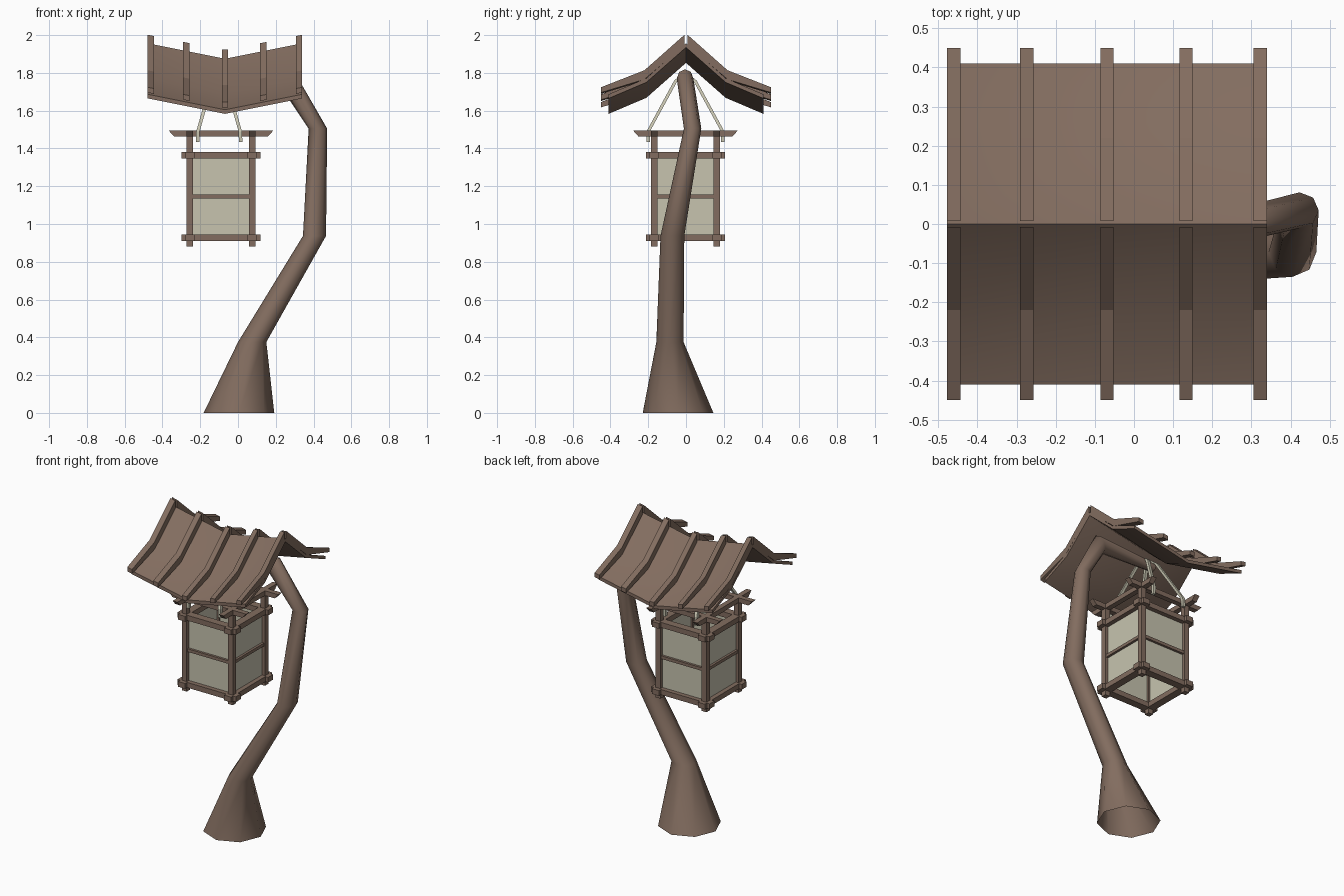
import bpy, bmesh, math
from mathutils import Vector, Matrix

if "Cube" in bpy.data.objects:
    bpy.data.objects.remove(bpy.data.objects["Cube"])


def material(name, rgb):
    m = bpy.data.materials.new(name)
    m.diffuse_color = (*rgb, 1)
    m.use_nodes = True
    m.node_tree.nodes["Principled BSDF"].inputs["Base Color"].default_value = m.diffuse_color
    return m


WOOD = material("brown wood", (0.225, 0.152, 0.115))
PAPER = material("cream paper", (0.57, 0.55, 0.43))


def finish(name, bm, mat, smooth=None):
    bmesh.ops.recalc_face_normals(bm, faces=bm.faces)
    mesh = bpy.data.meshes.new(name)
    bm.to_mesh(mesh)
    bm.free()
    mesh.materials.append(mat)
    ob = bpy.data.objects.new(name, mesh)
    bpy.context.collection.objects.link(ob)
    if smooth:
        bpy.ops.object.select_all(action='DESELECT')
        ob.select_set(True)
        bpy.context.view_layer.objects.active = ob
        bpy.ops.object.shade_smooth_by_angle(angle=math.radians(smooth))
    return ob


def bridge(bm, rings, caps=(True, True)):
    """Skin a list of closed rings of points."""
    rings = [[bm.verts.new(p) for p in r] for r in rings]
    n = len(rings[0])
    for a, b in zip(rings, rings[1:]):
        for i in range(n):
            j = (i + 1) % n
            bm.faces.new((a[i], a[j], b[j], b[i]))
    if caps[0]:
        bm.faces.new(rings[0][::-1])
    if caps[1]:
        bm.faces.new(rings[-1])


def box(bm, centre, size, taper=1.0):
    """Box; taper shortens its longest axis along the bottom edge."""
    axis = max(range(3), key=lambda i: size[i])
    r = bmesh.ops.create_cube(bm, size=1)
    for v in r["verts"]:
        if v.co.z < 0 and axis < 2:
            v.co[axis] *= taper
        v.co = Vector(centre) + Vector(v.co[i] * size[i] for i in range(3))


# Crooked eight-sided post, open at the base, bending into the roof beam
# rows: x, y, z, radius across, radius in y, tilt of the ring
rows = [(0.005, -0.042, 0.0, 0.187, 0.187, 0),
        (0.075, -0.085, 0.375, 0.075, 0.072, 0),
        (0.405, -0.072, 0.937, 0.061, 0.063, 0),
        (0.423, 0.035, 1.505, 0.049, 0.046, 0),
        (0.26, -0.005, 1.77, 0.058, 0.044, 58),
        (-0.15, -0.005, 1.765, 0.028, 0.028, 90)]
bm = bmesh.new()
rings = []
for x, y, z, ra, rb, tilt in rows:
    u = Vector((math.cos(math.radians(tilt)), 0, math.sin(math.radians(tilt))))
    rings.append([Vector((x, y, z)) + u * ra * math.cos(k * math.tau / 8)
                  + Vector((0, rb * math.sin(k * math.tau / 8), 0)) for k in range(8)])
bridge(bm, rings, caps=(False, True))
finish("crooked_post", bm, WOOD, 60)

# Sagging roof: half-profile rows are y, top z, bottom z at the middle of the sag
ROOF_X, SAG = -0.069, 0.2


def sagging_strip(bm, xs, outline):
    bridge(bm, [[(x, y, z + SAG * abs(x - ROOF_X)) for y, z in outline] for x in xs])


half = [(0.0, 1.875, 1.853), (0.21, 1.69, 1.668), (0.41, 1.605, 1.583)]
top = [(-y, t) for y, t, b in half[:0:-1]] + [(y, t) for y, t, b in half]
low = [(y, b) for y, t, b in half[::-1]] + [(-y, b) for y, t, b in half[1:]]
bm = bmesh.new()
sagging_strip(bm, (-0.478, ROOF_X, 0.34), top + low)
finish("roof_sheet", bm, WOOD, 35)

# Five pairs of roof battens
batten = [(0.008, 1.92, 1.865), (0.22, 1.732, 1.684), (0.45, 1.642, 1.614)]
bm = bmesh.new()
for x in (-0.461, -0.274, ROOF_X, 0.133, 0.323):
    for s in (-1, 1):
        outline = [(s * y, t) for y, t, b in batten] + [(s * y, b) for y, t, b in batten[::-1]]
        sagging_strip(bm, (x - 0.017, x + 0.017), outline)
finish("roof_battens", bm, WOOD)

# Lantern frame: posts, crossing rails, mid bars and long top bars
CX, CY, H = -0.09, -0.003, 0.165
bm = bmesh.new()
for sx in (-1, 1):
    for sy in (-1, 1):
        box(bm, (CX + sx * H, CY + sy * H, 1.18), (0.034, 0.034, 0.6))
finish("lantern_posts", bm, WOOD)


def rails(name, z, length, thick, height, taper=1.0):
    bm = bmesh.new()
    for s in (-1, 1):
        box(bm, (CX, CY + s * H, z), (length, thick, height), taper)
        box(bm, (CX + s * H, CY, z), (thick, length, height), taper)
    finish(name, bm, WOOD)


rails("lower_rails", 0.928, 0.42, 0.05, 0.034)
rails("upper_rails", 1.363, 0.42, 0.05, 0.034)
rails("middle_bars", 1.146, 0.32, 0.022, 0.02)
rails("top_bars", 1.48, 0.555, 0.034, 0.031, 0.9)

# Paper panes: four walls, open above and below
bm = bmesh.new()
box(bm, (CX, CY, 1.146), (2 * H - 0.008, 2 * H - 0.008, 0.44))
bmesh.ops.delete(bm, geom=[f for f in bm.faces if abs(f.normal.z) > 0.5
                           or abs(f.calc_center_median().z - 1.146) > 0.1], context='FACES_ONLY')
finish("paper_panes", bm, PAPER)

# Four cords from the beam down around the top bars
bm = bmesh.new()
for sx in (-1, 1):
    for sy in (-1, 1):
        path = [(0.012, 0.0, 1.80), (0.035, 0.05, 1.76), (0.112, 0.197, 1.49), (0.114, 0.197, 1.435)]
        rings = []
        for x, y, z in path:
            c = Vector((CX - 0.01 + sx * x, CY + sy * y, z))
            rings.append([c + Vector((0.013 * math.cos(a), 0.013 * math.sin(a), 0))
                          for a in (math.pi / 4 + k * math.pi / 2 for k in range(4))])
        bridge(bm, rings)
finish("hanging_cords", bm, PAPER)
